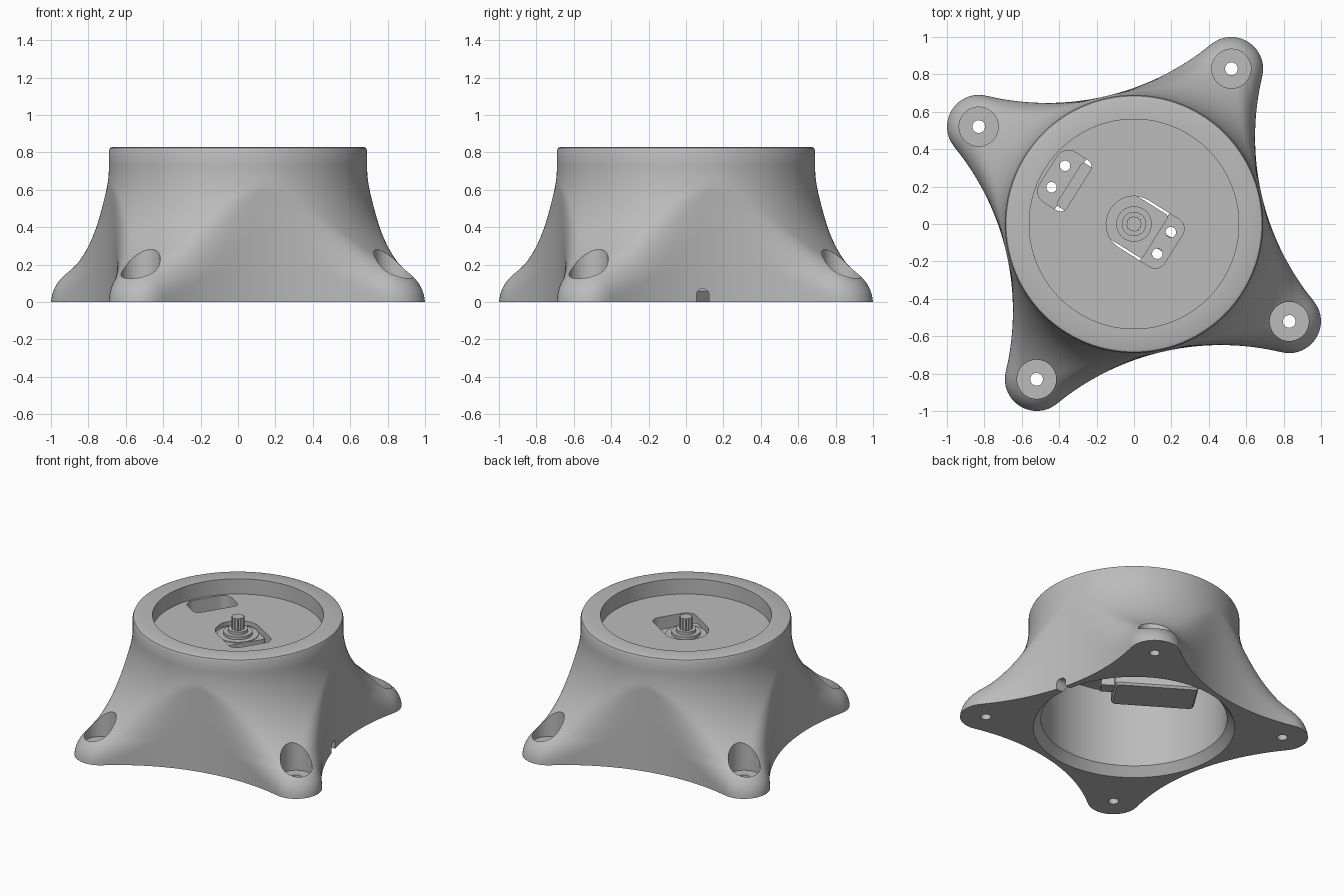
import bpy, bmesh, math
from mathutils import Matrix, Vector

cube = bpy.data.objects.get("Cube")
if cube:
    bpy.data.objects.remove(cube, do_unlink=True)

FOOT = math.radians(57.9)            # direction of the first foot
SERVO = Matrix.Rotation(FOOT - math.pi / 2, 4, 'Z')
SEG = 360
FOOT_R, FOOT_END = 0.98, 0.17        # foot centre distance, foot tip radius
ARC_C, ARC_R = 2.085 * math.sqrt(0.5), 1.385   # concave side arcs
NECK, NECK_Z, FLARE = 0.69, 0.73, 0.635

grey = bpy.data.materials.new("plain grey")
grey.use_nodes = True
grey.diffuse_color = (0.5, 0.5, 0.5, 1)
grey.node_tree.nodes["Principled BSDF"].inputs["Base Color"].default_value = (0.5, 0.5, 0.5, 1)


# ---- helpers ----
def loft(bm, rings):
    """Skin a stack of equal rings and cap both ends."""
    loops = [[bm.verts.new(p) for p in ring] for ring in rings]
    for a, b in zip(loops, loops[1:]):
        for i in range(len(a)):
            j = (i + 1) % len(a)
            bm.faces.new((a[i], a[j], b[j], b[i]))
    bm.faces.new(loops[0][::-1])
    bm.faces.new(loops[-1])


def circle(r, z, n=32, cx=0, cy=0):
    return [Vector((cx + r * math.cos(math.tau * i / n), cy + r * math.sin(math.tau * i / n), z))
            for i in range(n)]


def slot(a0, a1, half, r0, r1, z, n=10):
    """Rounded rectangle, with its own corner radius at each end."""
    pts = []
    for cx, cy, r, start in ((a1 - r1, half - r1, r1, 0), (a0 + r0, half - r0, r0, 1),
                             (a0 + r0, r0 - half, r0, 2), (a1 - r1, r1 - half, r1, 3)):
        for i in range(n):
            t = (start + i / (n - 1)) * math.pi / 2
            pts.append(Vector((cx + r * math.cos(t), cy + r * math.sin(t), z)))
    return pts


def turned(rings, m=SERVO):
    return [[m @ p for p in ring] for ring in rings]


def make(name, stacks):
    bm = bmesh.new()
    for rings in stacks:
        loft(bm, rings)
    bmesh.ops.remove_doubles(bm, verts=bm.verts, dist=1e-5)
    bmesh.ops.recalc_face_normals(bm, faces=bm.faces)
    mesh = bpy.data.meshes.new(name)
    bm.to_mesh(mesh)
    bm.free()
    mesh.materials.append(grey)
    ob = bpy.data.objects.new(name, mesh)
    bpy.context.collection.objects.link(ob)
    return ob


def activate(ob):
    bpy.ops.object.select_all(action='DESELECT')
    ob.select_set(True)
    bpy.context.view_layer.objects.active = ob


def cut(ob, stacks):
    cutter = make("cutter", stacks)
    cutter.hide_render = True
    mod = ob.modifiers.new("cut", 'BOOLEAN')
    mod.operation, mod.solver, mod.object = 'DIFFERENCE', 'EXACT', cutter
    activate(ob)
    bpy.ops.object.modifier_apply(modifier=mod.name)
    bpy.data.objects.remove(cutter, do_unlink=True)


def smooth(ob, degrees=30):
    activate(ob)
    bpy.ops.object.shade_smooth_by_angle(angle=math.radians(degrees))


# ---- flared shell: a turned flare blended into a four-footed outline ----
def outside(r, t, z):
    x, y = r * math.cos(t), r * abs(math.sin(t))
    if math.atan2(y, x - FOOT_R) < math.atan2(ARC_C, ARC_C - FOOT_R):
        plan = math.hypot(x - FOOT_R, y) - FOOT_END
    else:
        plan = ARC_R - math.hypot(x - ARC_C, y - ARC_C)
    flare = FLARE - math.hypot(r - NECK - FLARE, z - NECK_Z)
    k = 0.004 + 0.136 * min(1, max(0, (0.6 - z) / 0.4))   # softer edges low down
    h = max(0, k - abs(plan - flare)) / k
    return max(plan, flare) + h * h * k / 4


def skin_radius(t, z):
    t = (t + math.pi / 4) % (math.pi / 2) - math.pi / 4
    lo, hi = 0.6, 1.2
    for _ in range(16):
        mid = (lo + hi) / 2
        lo, hi = (lo, mid) if outside(mid, t, z) > 0 else (mid, hi)
    return lo


def skin_ring(z):
    ring = []
    for i in range(SEG):
        t = math.tau * i / SEG
        r = skin_radius(t, z)
        ring.append(Vector((r * math.cos(t + FOOT), r * math.sin(t + FOOT), z)))
    return ring


def round_ring(r, z):
    return [Matrix.Rotation(FOOT, 3, 'Z') @ p for p in circle(r, z, SEG)]


rings = [round_ring(r, z) for r, z in ((0.56, 0.72), (0.56, 0.83), (0.67, 0.83),
                                       (0.684, 0.824), (NECK, 0.81), (NECK, NECK_Z))]
rings += [skin_ring(0.72 * (1 - i / 36)) for i in range(37)]
rings += [round_ring(r, z) for r, z in ((0.66, 0), (0.61, 0.06), (0.61, 0.61))]
base = make("flared_base", [rings])

# ---- screw wells, servo pockets and cable notch ----
holes = []
for i in range(4):
    a = FOOT + i * math.pi / 2
    x, y = FOOT_R * math.cos(a), FOOT_R * math.sin(a)
    holes.append([circle(r, z, 32, x, y) for r, z in
                  ((0.034, -0.1), (0.034, 0.08), (0.105, 0.08), (0.105, 0.6))])
for args in ((-0.148, 0.25, 0.149, 0.147, 0.06), (-0.54, -0.35, 0.158, 0.07, 0.04)):
    holes.append(turned([slot(*args, z) for z in (0.5, 0.78)]))
# the notch is a rounded slot laid on its side along x
holes.append([[Vector((x, 0.09 + p.y, p.x)) for p in slot(-0.05, 0.07, 0.034, 0.01, 0.03, 0)]
              for x in (0.5, 0.85)])
cut(base, holes)
smooth(base)

# ---- servo hanging under the deck ----
body = make("servo_body", [turned([slot(-0.4, 0.126, 0.126, 0.02, 0.02, 0.24),
                                   slot(-0.41, 0.136, 0.136, 0.02, 0.02, 0.255),
                                   slot(-0.41, 0.136, 0.136, 0.02, 0.02, 0.69)])])
smooth(body)

tabs = make("servo_tabs", [turned([slot(a0, a1, 0.168, 0.02, 0.02, z) for z in (0.575, 0.605)])
                           for a0, a1 in ((0.13, 0.275), (-0.56, -0.40))])
cut(tabs, [turned([circle(0.028, z, 24, a, b) for z in (0.5, 0.7)])
           for a in (0.19, -0.478) for b in (-0.068, 0.068)])
smooth(tabs)

cable = make("cable_exit", [turned([slot(0.12, 0.22, 0.045, 0.01, 0.01, z) for z in (0.28, 0.34)])])
smooth(cable)

# ---- output boss and splined shaft ----
boss = make("output_boss", [[circle(r, z, 48) for r, z in
                             ((0.135, 0.68), (0.135, 0.695), (0.095, 0.695), (0.095, 0.715),
                              (0.065, 0.715), (0.065, 0.735))]])
smooth(boss)


def spline(z):
    return [p * (0.9 if i % 4 > 1 else 1) + Vector((0, 0, z))
            for i, p in enumerate(circle(0.042, 0, 48))]


shaft = make("splined_shaft", [[spline(0.73), spline(0.82)]])
